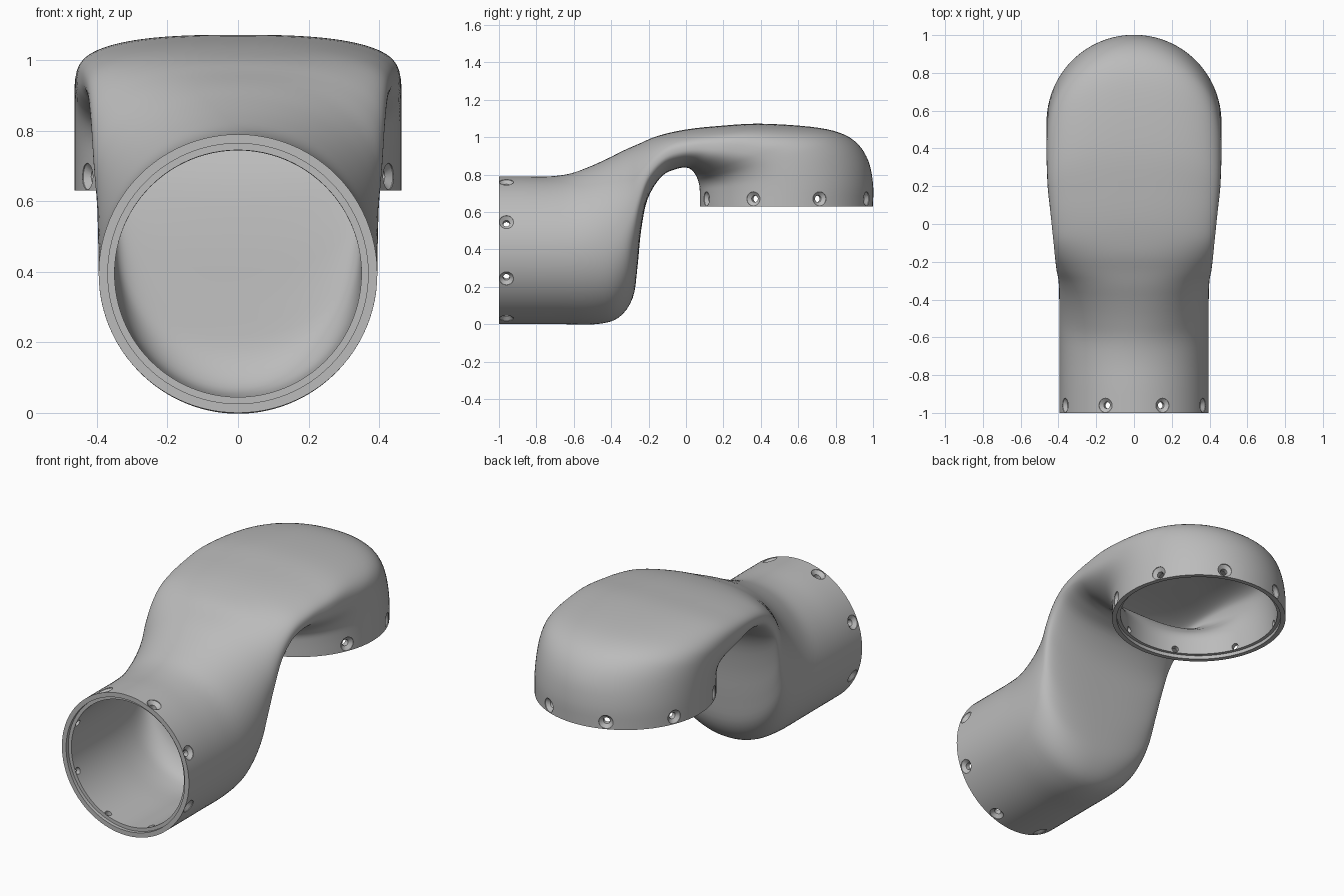
import bpy, bmesh
from math import sin, cos, pi, radians, copysign
from mathutils import Vector

if "Cube" in bpy.data.objects:
    bpy.data.objects.remove(bpy.data.objects["Cube"])

# Stations along the elbow: top y, top z, bottom y, bottom z, half width, squareness
STATIONS = [
    (-1, .79, -1, 0, .395, 2), (-.87, .79, -.87, 0, .395, 2),
    (-.73, .79, -.67, 0, .395, 2), (-.62, .805, -.48, 0, .395, 2),
    (-.52, .84, -.36, .035, .395, 2.1), (-.42, .885, -.285, .14, .397, 2.2),
    (-.33, .93, -.26, .3, .4, 2.3), (-.25, .965, -.24, .5, .41, 2.4),
    (-.17, 1, -.205, .67, .417, 2.4), (-.08, 1.025, -.13, .79, .425, 2.5),
    (.03, 1.045, -.05, .83, .435, 2.5), (.18, 1.06, 0, .837, .445, 2.6),
    (.39, 1.072, .03, .825, .457, 2.7), (.66, 1.056, .05, .8, .463, 2.5),
    (.82, 1.024, .06, .78, .463, 2.3), (.917, .965, .067, .76, .463, 2.1),
    (.976, .87, .072, .735, .463, 2), (1, .75, .074, .7, .463, 2),
    (1, .63, .074, .63, .463, 2)]
SIDES, STEPS, WALL, LIP, GROOVE = 96, 4, .045, .026, .02


def smooth_path(rows):
    """Catmull-Rom interpolation through the stations."""
    rows = [Vector(r) for r in rows]
    ext = [2 * rows[0] - rows[1]] + rows + [2 * rows[-1] - rows[-2]]
    path = []
    for a, b, c, d in zip(ext, ext[1:], ext[2:], ext[3:]):
        for k in range(STEPS):
            t = k / STEPS
            path.append(b + (c - a) * (t / 2) + (2 * a - 5 * b + 4 * c - d) * (t * t / 2)
                        + (3 * b - a - 3 * c + d) * (t ** 3 / 2))
    return path + [rows[-1]]


PATH = smooth_path(STATIONS)


def section(i, inset=0, shift=(0, 0, 0)):
    """Superellipse ring at path index i, pulled inwards by inset."""
    s, a, b = PATH[i], PATH[max(i - 1, 0)], PATH[min(i + 1, len(PATH) - 1)]
    tan = b - a
    top_in = Vector((0, tan[1], -tan[0])).normalized()
    low_in = Vector((0, -tan[3], tan[2])).normalized()
    top = Vector((0, s[0], s[1])) + top_in * inset
    low = Vector((0, s[2], s[3])) + low_in * inset
    mid, half, p = (top + low) / 2, (top - low) / 2, 2 / s[5]
    ring = []
    for k in range(SIDES):
        c, n = cos(2 * pi * k / SIDES), sin(2 * pi * k / SIDES)
        ring.append(mid + half * copysign(abs(c) ** p, c) + Vector(shift)
                    + Vector(((s[4] - inset) * copysign(abs(n) ** p, n), 0, 0)))
    return ring


def skin(bm, rings, closed):
    """Bridge rings with quads, joining or capping the two ends."""
    loops = [[bm.verts.new(p) for p in ring] for ring in rings]
    pairs = list(zip(loops, loops[1:]))
    if closed:
        pairs.append((loops[-1], loops[0]))
    else:
        bm.faces.new(loops[0])
        bm.faces.new(loops[-1])
    for a, b in pairs:
        for k in range(len(a)):
            j = (k + 1) % len(a)
            bm.faces.new((a[k], a[j], b[j], b[k]))


def make_object(name, bm):
    bmesh.ops.recalc_face_normals(bm, faces=bm.faces)
    mesh = bpy.data.meshes.new(name)
    bm.to_mesh(mesh)
    bm.free()
    obj = bpy.data.objects.new(name, mesh)
    bpy.context.collection.objects.link(obj)
    return obj


# Hollow elbow shell with a stepped lip at both openings
last = len(PATH) - 1
rings = [section(i) for i in range(last + 1)]
rings += [section(last, LIP), section(last, LIP, (0, 0, GROOVE)),
          section(last, WALL, (0, 0, GROOVE))]
rings += [section(i, WALL) for i in range(last - 1, 0, -1)]
rings += [section(0, WALL, (0, GROOVE, 0)), section(0, LIP, (0, GROOVE, 0)),
          section(0, LIP)]
bm = bmesh.new()
skin(bm, rings, True)
shell = make_object("elbow_shell", bm)


# Countersunk screw holes, eight around each opening
def add_holes(bm, centre, radius, side, up, axis):
    for k in range(8):
        ang = (k + .5) * pi / 4
        out = side * cos(ang) + up * sin(ang)
        across = out.cross(axis)
        profile = [(.02, .038), (-.004, .038), (-.02, .018), (-.08, .018)]
        skin(bm, [[centre + out * (radius + d)
                   + (across * cos(t * pi / 10) + axis * sin(t * pi / 10)) * r
                   for t in range(20)] for d, r in profile], False)


X, Y, Z = Vector((1, 0, 0)), Vector((0, 1, 0)), Vector((0, 0, 1))
bm = bmesh.new()
add_holes(bm, Vector((0, -.96, .395)), .395, X, Z, Y)
add_holes(bm, Vector((0, .537, .67)), .463, X, Y, Z)
cutter = make_object("screw_hole_cutter", bm)
cutter.hide_render = True

mod = shell.modifiers.new("screw_holes", "BOOLEAN")
mod.operation, mod.solver, mod.object = "DIFFERENCE", "EXACT", cutter
bpy.ops.object.select_all(action="DESELECT")
shell.select_set(True)
bpy.context.view_layer.objects.active = shell
bpy.ops.object.modifier_apply(modifier=mod.name)
bpy.data.objects.remove(cutter)

# Plain grey finish
grey = bpy.data.materials.new("light_grey")
grey.use_nodes = True
grey.diffuse_color = (.5, .5, .5, 1)
grey.node_tree.nodes["Principled BSDF"].inputs["Base Color"].default_value = (.5, .5, .5, 1)
shell.data.materials.clear()
shell.data.materials.append(grey)
bpy.ops.object.shade_smooth_by_angle(angle=radians(35))
